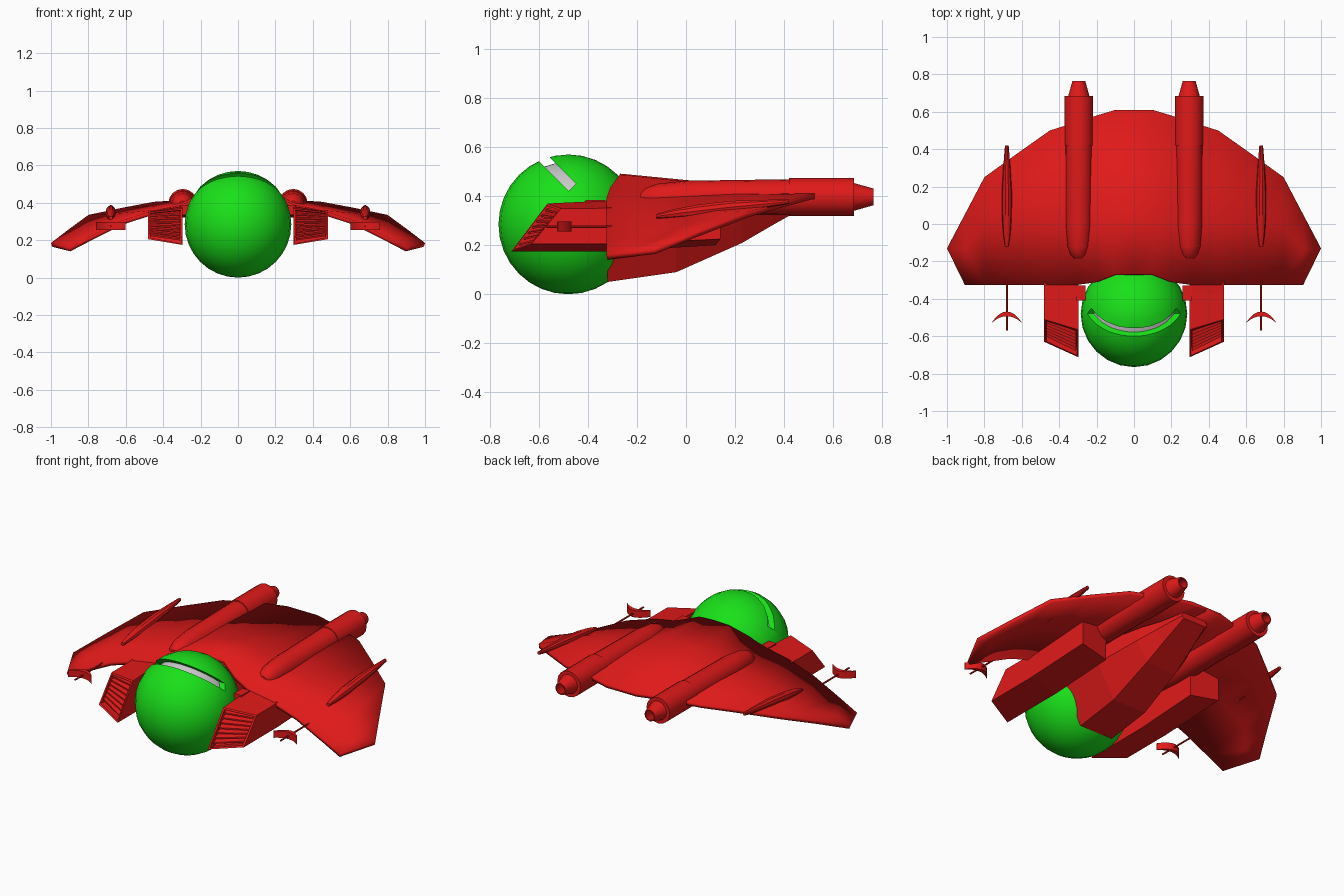
import bpy, bmesh, math
from mathutils import Vector, Matrix

if "Cube" in bpy.data.objects:
    bpy.data.objects.remove(bpy.data.objects["Cube"])


def material(name, rgb):
    m = bpy.data.materials.new(name)
    m.diffuse_color = (*rgb, 1)
    m.use_nodes = True
    m.node_tree.nodes["Principled BSDF"].inputs["Base Color"].default_value = m.diffuse_color
    return m


RED = material("red", (0.75, 0.01, 0.01))
GREEN = material("green", (0.01, 0.75, 0.01))


def smooth(ob, angle=35):
    bpy.ops.object.select_all(action='DESELECT')
    ob.select_set(True)
    bpy.context.view_layer.objects.active = ob
    bpy.ops.object.shade_smooth_by_angle(angle=math.radians(angle))


def apply(ob):
    bpy.context.view_layer.objects.active = ob
    for m in list(ob.modifiers):
        bpy.ops.object.modifier_apply(modifier=m.name)


def finish(name, bm, mat=RED, mirror=False, angle=None):
    bmesh.ops.recalc_face_normals(bm, faces=bm.faces)
    me = bpy.data.meshes.new(name)
    bm.to_mesh(me)
    bm.free()
    ob = bpy.data.objects.new(name, me)
    bpy.context.collection.objects.link(ob)
    if mat:
        me.materials.append(mat)
    if mirror:
        ob.modifiers.new("mirror", 'MIRROR')
    if angle:
        smooth(ob, angle)
    return ob


def loft(bm, rings, cap=True):
    loops = [[bm.verts.new(p) for p in r] for r in rings]
    n = len(loops[0])
    for a, b in zip(loops, loops[1:]):
        for i in range(n):
            bm.faces.new((a[i], a[(i + 1) % n], b[(i + 1) % n], b[i]))
    if cap:
        bm.faces.new(loops[0])
        bm.faces.new(loops[-1])
    return loops


def turned(name, x, profile, sides, cap=True):
    """Rings of (y, z centre, radius) along y."""
    bm = bmesh.new()
    rings = [[(x + r * math.cos(t), y, z + r * math.sin(t))
              for t in (2 * math.pi * i / sides for i in range(sides))]
             for y, z, r in profile]
    loft(bm, rings, cap)
    return finish(name, bm, mirror=True, angle=35)


# Cockpit ball with a slanted visor slot and a grey pane set into it
CENTRE = Vector((0, -0.48, 0.285))


def ball(name, r, mat):
    bm = bmesh.new()
    bmesh.ops.create_uvsphere(bm, u_segments=24, v_segments=16, radius=r,
                              matrix=Matrix.Translation(CENTRE))
    return finish(name, bm, mat)


bm = bmesh.new()
tilt = Matrix.Rotation(math.radians(-45), 4, 'X')
place = (Matrix.Translation(CENTRE) @ tilt @ Matrix.Translation((0, -0.295, 0.118))
         @ Matrix.Diagonal((0.8, 0.4, 0.042, 1)))
bmesh.ops.create_cube(bm, size=1, matrix=place)
slot = finish("visor_slot_cutter", bm, None)
slot.hide_render = True
for name, r, mat, op in (("cockpit_ball", 0.285, GREEN, 'DIFFERENCE'),
                         ("visor_pane", 0.255, None, 'INTERSECT')):
    ob = ball(name, r, mat)
    b = ob.modifiers.new("slot", 'BOOLEAN')
    b.operation, b.object, b.solver = op, slot, 'EXACT'
    apply(ob)
    smooth(ob)
bpy.data.objects.remove(slot)

# Drooping wing: front, middle and back point at each span station (x, y, z, y, z, y, z)
stations = [(0, -.27, .492, .03, .463, .61, .42),
            (.1, -.27, .488, .02, .458, .61, .42),
            (.2, -.31, .435, 0, .435, .58, .42),
            (.3, -.325, .39, 0, .412, .547, .415),
            (.45, -.325, .36, 0, .382, .5, .405),
            (.62, -.325, .305, 0, .345, .38, .373),
            (.8, -.325, .215, -.02, .28, .25, .335),
            (.905, -.325, .16, -.14, .215, .05, .258)]
bm = bmesh.new()
cols = [[bm.verts.new((s[0], s[i], s[i + 1])) for i in (1, 3, 5)] for s in stations]
for a, b in zip(cols, cols[1:]):
    for i in range(2):
        bm.faces.new((a[i], b[i], b[i + 1], a[i + 1]))
tip = bm.verts.new((1, -.13, .185))
for i in range(2):
    bm.faces.new((cols[-1][i], tip, cols[-1][i + 1]))
wing = finish("wing", bm)
if wing.data.polygons[0].normal.z < 0:
    wing.data.flip_normals()
sol = wing.modifiers.new("thickness", 'SOLIDIFY')
sol.thickness, sol.offset = 0.022, -1
wing.modifiers.new("mirror", 'MIRROR').use_clip = True
smooth(wing, 20)

# Belly hull: sections of (y, bottom z, bottom half width, side z, side half width, top z)
bm = bmesh.new()
rings = []
for y, zb, hb, zs, hs, zt in ((-.32, .05, .11, .27, .23, .40),
                              (-.04, .09, .11, .28, .22, .42),
                              (.23, .21, .10, .32, .17, .41),
                              (.35, .28, .09, .35, .13, .405),
                              (.51, .37, .075, .38, .09, .405)):
    half = [(hb, zb), (hs, zs), (hs * .85, zt)]
    rings.append([(x, y, z) for x, z in half] + [(-x, y, z) for x, z in reversed(half)])
loft(bm, rings)
finish("belly_hull", bm)

# Side intakes with a raked, recessed mouth
mouth = [Vector(p) for p in ((.298, -.712, .175), (.48, -.63, .205),
                             (.48, -.51, .35), (.298, -.565, .37))]
bm = bmesh.new()
middle = [(.298, -.3, .175), (.48, -.3, .205), (.48, -.38, .35), (.298, -.36, .38)]
back = [(.298, .12, .20), (.48, .14, .225), (.48, .14, .37), (.298, .12, .40)]
loops = loft(bm, [mouth, middle, back])
face = next(f for f in bm.faces if all(v in f.verts for v in loops[0]))
bmesh.ops.recalc_face_normals(bm, faces=bm.faces)
bmesh.ops.inset_individual(bm, faces=[face], thickness=0.014)
inner = bmesh.ops.extrude_discrete_faces(bm, faces=[face])['faces'][0]
bmesh.ops.translate(bm, verts=inner.verts, vec=(0, 0.05, -0.005))
finish("intake", bm, mirror=True)

# Intake grille slats
bm = bmesh.new()
for k in range(7):
    t = 0.14 + 0.12 * k
    a = mouth[0].lerp(mouth[3], t) + Vector((.012, .012, 0))
    b = mouth[1].lerp(mouth[2], t) + Vector((-.012, .012, 0))
    sec = [Vector(p) for p in ((0, 0, -.004), (0, .035, .006), (0, .035, .014), (0, 0, .004))]
    loft(bm, [[a + s for s in sec], [b + s for s in sec]])
finish("intake_slats", bm, mirror=True)

# Struts between ball and intakes
bm = bmesh.new()
bmesh.ops.create_cube(bm, size=1, matrix=Matrix.Translation((.285, -.37, .36))
                      @ Matrix.Diagonal((.05, .08, .05, 1)))
finish("ball_strut", bm, mirror=True)

# Engines and hollow nozzles
turned("engine", .295, [(-.185, .385, .025), (-.165, .388, .045), (-.12, .39, .06),
                        (0, .392, .071), (.42, .396, .073), (.421, .397, .077),
                        (.685, .397, .077)], 16)
turned("nozzle", .295, [(.68, .397, .058), (.765, .397, .034), (.765, .397, .028),
                        (.69, .397, .045)], 12)

# Spindle pods on the outer wing
turned("wing_spindle", .68, [(-.12, .318, .01), (-.05, .328, .02), (.05, .34, .027),
                             (.18, .355, .027), (.32, .368, .018), (.42, .378, .01)], 10)

# Front guns: thin barrel with a crescent brace
turned("gun_barrel", .68, [(-.57, .275, .005), (-.28, .275, .005)], 8)
bm = bmesh.new()
rings = []
for i in range(9):
    t = i / 4 - 1
    x, y = .68 + .078 * t, -.468 - .055 * t * t
    w = .022 * (1 - t * t) + .003
    rings.append([(x, y, .255), (x, y, .296), (x, y - w, .296), (x, y - w, .255)])
loft(bm, rings)
finish("gun_crescent", bm, mirror=True, angle=30)
